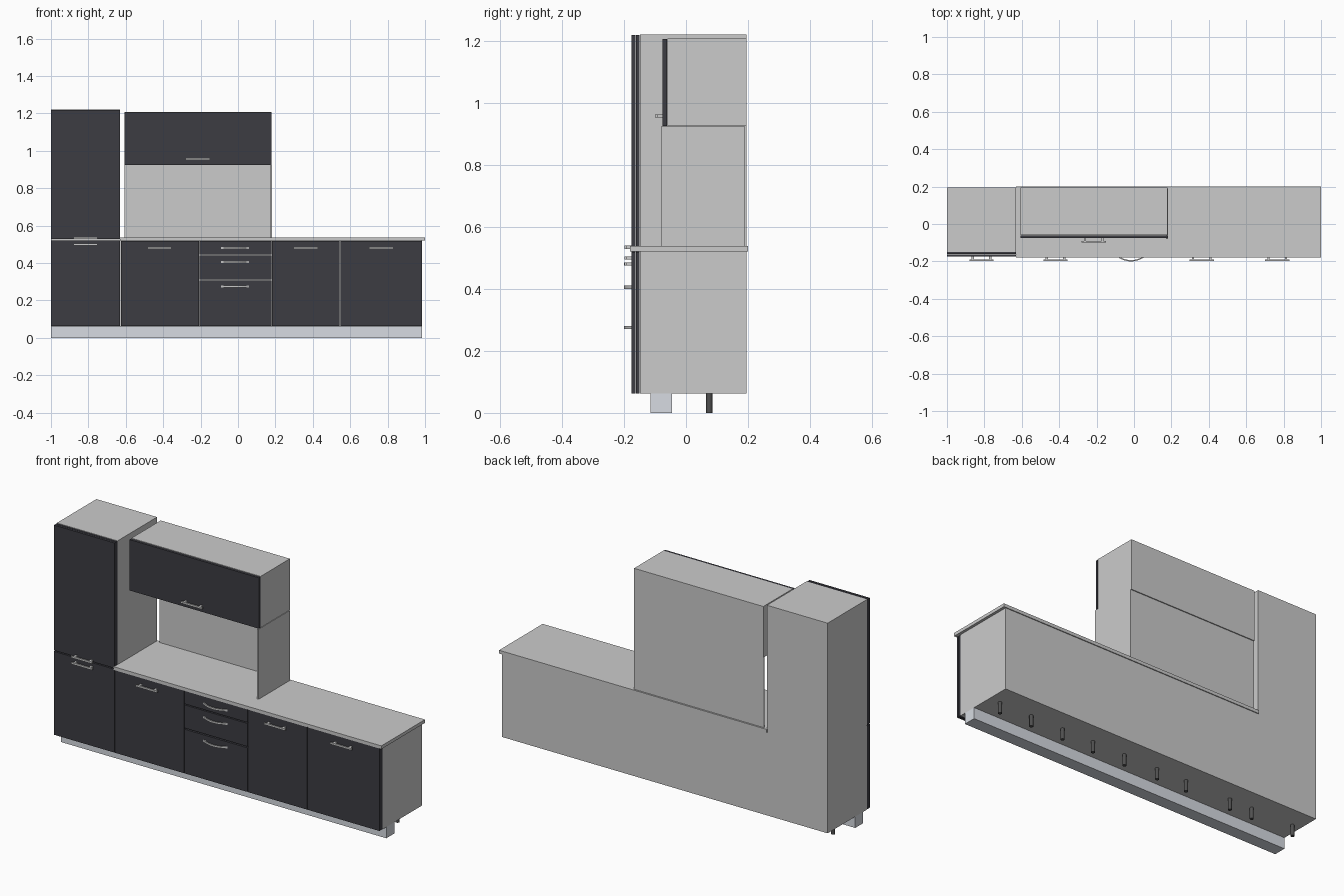
import bpy, math

if "Cube" in bpy.data.objects:
    bpy.data.objects.remove(bpy.data.objects["Cube"])


def material(name, rgb):
    m = bpy.data.materials.new(name)
    m.diffuse_color = (*rgb, 1)
    m.use_nodes = True
    m.node_tree.nodes["Principled BSDF"].inputs["Base Color"].default_value = m.diffuse_color
    return m


DARK = material("dark_front", (0.045, 0.045, 0.055))
PLINTH = material("plinth_grey", (0.68, 0.71, 0.76))
LEG = material("leg_black", (0.08, 0.08, 0.08))


def box(name, x, y, z, mat=None):
    """Box from (min, max) ranges on each axis."""
    bpy.ops.mesh.primitive_cube_add(size=1, location=[sum(r) / 2 for r in (x, y, z)])
    o = bpy.context.object
    o.name = name
    o.scale = [r[1] - r[0] for r in (x, y, z)]
    bpy.ops.object.transform_apply(location=False, rotation=False, scale=True)
    if mat:
        o.data.materials.append(mat)
    return o


def front(name, x, z, y=-0.175):
    """Front panel made of a face slab and a backing slab."""
    box(name + "_face", x, (y, y + 0.012), z, DARK)
    box(name + "_backing", x, (y + 0.014, y + 0.025), z, DARK)


def bar_handle(name, cx, z, y=-0.175):
    """Straight bar on two slightly splayed feet."""
    h = 0.005
    box(name + "_bar", (cx - 0.065, cx + 0.065), (y - 0.024, y - 0.016), (z - h, z + h))
    for s in (-1, 1):
        c = cx + s * 0.047
        box(name + "_foot", (c - 0.006, c + 0.006), (y - 0.017, y + 0.001), (z - h, z + h))


def bow_handle(name, cx, z, y=-0.175):
    """Curved strip bowing outwards from the drawer."""
    n, w, t, h = 12, 0.075, 0.007, 0.005
    pts = []
    for i in range(n + 1):
        u = -1 + 2 * i / n
        pts.append((cx + u * w, y - 0.025 * (1 - u * u)))
    outline = pts + [(px, min(py + t, y + 0.002)) for px, py in reversed(pts)]
    m = len(outline)
    verts = [(a, b, z - h) for a, b in outline] + [(a, b, z + h) for a, b in outline]
    faces = [(i, (i + 1) % m, (i + 1) % m + m, i + m) for i in range(m)]
    # top and bottom strips
    for i in range(n):
        j = m - 1 - i
        faces.append((i, j, j - 1, i + 1))
        faces.append((i + m, i + 1 + m, j - 1 + m, j + m))
    me = bpy.data.meshes.new(name)
    me.from_pydata(verts, [], faces)
    o = bpy.data.objects.new(name, me)
    bpy.context.collection.objects.link(o)


# Cabinet bodies and worktop
box("tall_cabinet", (-1, -0.63), (-0.149, 0.195), (0.062, 1.22))
box("base_cabinets", (-0.63, 0.985), (-0.149, 0.195), (0.062, 0.52))
box("worktop", (-0.632, 1.0), (-0.18, 0.2), (0.52, 0.538))

# Wall cabinet with niche back and right side panel
box("wall_cabinet", (-0.608, 0.18), (-0.06, 0.195), (0.925, 1.207))
box("wall_cabinet_door", (-0.608, 0.18), (-0.076, -0.062), (0.925, 1.205), DARK)
box("niche_back_panel", (-0.608, 0.182), (0.186, 0.191), (0.538, 0.924))
box("niche_side_panel", (0.172, 0.182), (-0.08, 0.186), (0.538, 0.924))
bar_handle("wall_cabinet_handle", -0.215, 0.957, -0.076)

# Tall cabinet doors
front("tall_upper_door", (-1, -0.631), (0.528, 1.218))
front("tall_lower_door", (-1, -0.631), (0.063, 0.522))
bar_handle("tall_upper_handle", -0.815, 0.534)
bar_handle("tall_lower_handle", -0.815, 0.499)

# Base cabinet doors
for i, (a, b, c) in enumerate([(-0.626, -0.208, -0.42), (0.182, 0.544, 0.362),
                               (0.547, 0.985, 0.766)]):
    front(f"base_door_{i + 1}", (a, b), (0.063, 0.518))
    bar_handle(f"base_door_handle_{i + 1}", c, 0.48)

# Drawer fronts with bow handles
for i, (a, b, hz) in enumerate([(0.063, 0.306, 0.275), (0.313, 0.440, 0.405),
                                (0.446, 0.518, 0.48)]):
    front(f"drawer_front_{i + 1}", (-0.205, 0.179), (a, b))
    bow_handle(f"drawer_handle_{i + 1}", -0.015, hz)

# Plinth and rear legs
box("plinth", (-1, 0.985), (-0.115, -0.045), (0, 0.062), PLINTH)
for i, x in enumerate([-0.95, -0.69, -0.55, -0.27, -0.085, 0.125, 0.325, 0.52, 0.72, 0.92]):
    bpy.ops.mesh.primitive_cylinder_add(vertices=16, radius=0.01, depth=0.062,
                                        location=(x, 0.075, 0.031))
    leg = bpy.context.object
    leg.name = f"rear_leg_{i + 1}"
    leg.data.materials.append(LEG)
    bpy.ops.object.shade_smooth_by_angle(angle=math.radians(40))
